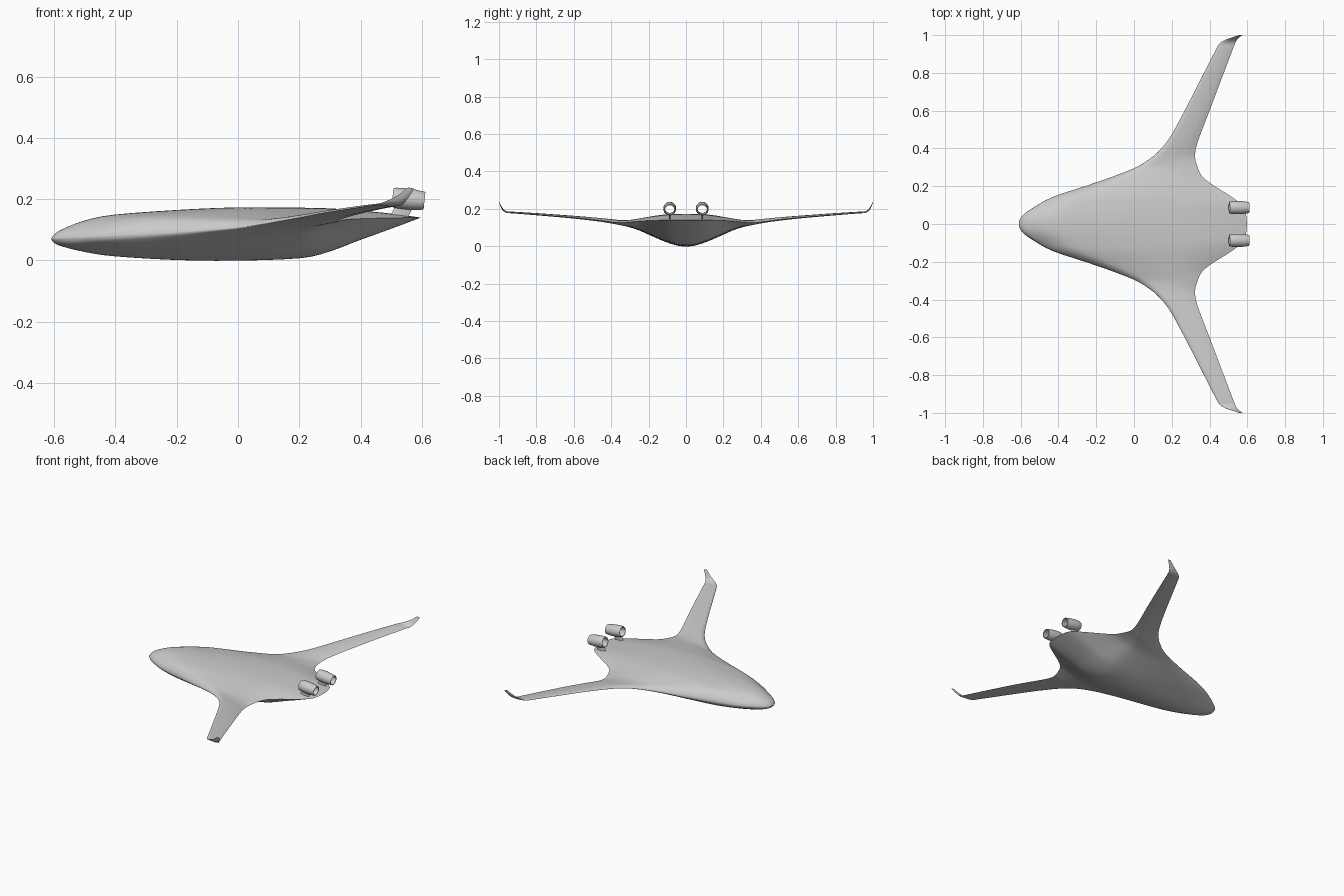
import bpy, bmesh, math
from mathutils import Matrix, Vector

cube = bpy.data.objects.get("Cube")
if cube:
    bpy.data.objects.remove(cube)

grey = bpy.data.materials.new("plain_grey")
grey.use_nodes = True
colour = (0.6, 0.6, 0.6, 1)
grey.diffuse_color = colour
grey.node_tree.nodes["Principled BSDF"].inputs["Base Color"].default_value = colour


def finish(bm, name, angle):
    bmesh.ops.recalc_face_normals(bm, faces=bm.faces)
    mesh = bpy.data.meshes.new(name)
    bm.to_mesh(mesh)
    bm.free()
    mesh.materials.append(grey)
    obj = bpy.data.objects.new(name, mesh)
    bpy.context.collection.objects.link(obj)
    bpy.ops.object.select_all(action='DESELECT')
    obj.select_set(True)
    bpy.context.view_layer.objects.active = obj
    bpy.ops.object.shade_smooth_by_angle(angle=math.radians(angle))
    return obj


def smooth_path(points, steps):
    """Catmull-Rom through rows of any width."""
    rows = [Vector(p) for p in points]
    out = []
    for i in range(len(rows) - 1):
        a, b, c, d = (rows[min(max(k, 0), len(rows) - 1)] for k in range(i - 1, i + 3))
        for s in range(steps):
            t = s / steps
            out.append(b + (c - a) * (t / 2)
                       + (a * 2 - b * 5 + c * 4 - d) * (t * t / 2)
                       + (b * 3 - a - c * 3 + d) * (t ** 3 / 2))
    return out + [rows[-1]]


def loft(bm, rings, closed_ends):
    rings = [[bm.verts.new(p) for p in ring] for ring in rings]
    n = len(rings[0])
    for r, s in zip(rings, rings[1:]):
        for i in range(n):
            j = (i + 1) % n
            bm.faces.new((r[i], r[j], s[j], s[i]))
    if closed_ends:
        bm.faces.new(rings[0])
        bm.faces.new(rings[-1])


# Blended wing body: span y, leading x, trailing x, leading z, trailing z, upper bulge, lower bulge
stations = [
    (0, -.61, .597, .07, .14, .071, .11),
    (.045, -.59, .594, .071, .14, .07, .106),
    (.095, -.52, .577, .074, .14, .066, .092),
    (.145, -.425, .515, .079, .139, .059, .073),
    (.205, -.245, .42, .088, .137, .045, .048),
    (.25, -.115, .363, .097, .134, .034, .03),
    (.3, .01, .337, .108, .13, .023, .017),
    (.35, .09, .324, .12, .126, .018, .011),
    (.4, .145, .328, .13, .13, .015, .008),
    (.47, .197, .35, .139, .139, .013, .006),
    (.6, .268, .4, .153, .153, .01, .005),
    (.78, .36, .468, .168, .168, .008, .004),
    (.92, .432, .521, .179, .178, .006, .003),
    (.955, .452, .535, .182, .18, .005, .003),
    (.975, .483, .545, .193, .19, .004, .003),
    (.988, .52, .558, .212, .208, .003, .002),
    (1, .555, .575, .238, .234, .001, .001),
]
# Section: chord fraction, upper height, lower depth
section = smooth_path([
    (0, 0, 0), (.008, .2, .12), (.03, .42, .24), (.09, .76, .44), (.17, .95, .62),
    (.34, 1, .84), (.5, .96, .96), (.67, .78, 1), (.75, .67, .86), (.83, .5, .58),
    (.92, .26, .28), (1, 0, 0)], 3)

mirrored = [(-s[0], *s[1:]) for s in reversed(stations[1:])]
span = smooth_path(mirrored + stations, 5)
rings = []
for i, (y, x0, x1, z0, z1, up, low) in enumerate(span):
    # Winglet sections lean with the slope of the tip
    a, b = span[max(i - 1, 0)], span[min(i + 1, len(span) - 1)]
    lean = math.atan2(b[3] - a[3], b[0] - a[0]) if abs(y) > .9 else 0
    normal = Vector((0, -math.sin(lean), math.cos(lean)))

    def point(t, offset):
        return Vector((x0 + (x1 - x0) * t, y, z0 + (z1 - z0) * t)) + normal * offset
    ring = [point(t, u * up) for t, u, d in reversed(section)]
    ring += [point(t, -d * low) for t, u, d in section[1:-1]]
    rings.append(ring)
bm = bmesh.new()
loft(bm, rings, True)
finish(bm, "blended_wing_body", 50)

# Engines: open barrel tubes on short pylons, tipped slightly nose up
barrel = [(-.052, .027), (-.053, .03), (-.045, .033), (-.02, .0345), (.015, .034),
          (.052, .029), (.052, .025), (.015, .027), (-.03, .026), (-.052, .027)]
for side, y in (("left", .087), ("right", -.087)):
    bm = bmesh.new()
    loft(bm, [[(x, r * math.cos(k * math.tau / 32), r * math.sin(k * math.tau / 32))
               for k in range(32)] for x, r in barrel], False)
    bmesh.ops.remove_doubles(bm, verts=bm.verts, dist=1e-5)
    place = Matrix.Translation((.557, y, .2)) @ Matrix.Rotation(math.radians(6), 4, 'Y')
    bmesh.ops.transform(bm, matrix=place, verts=bm.verts)
    finish(bm, side + "_engine", 40)

    bm = bmesh.new()
    outline = [(0, 0), (.15, .5), (.5, .8), (1, 0), (.5, -.8), (.15, -.5)]
    loft(bm, [[(x + t * length, y + .006 * w, z) for t, w in outline]
              for x, length, z in ((.495, .06, .14), (.51, .06, .172))], True)
    finish(bm, side + "_pylon", 40)
